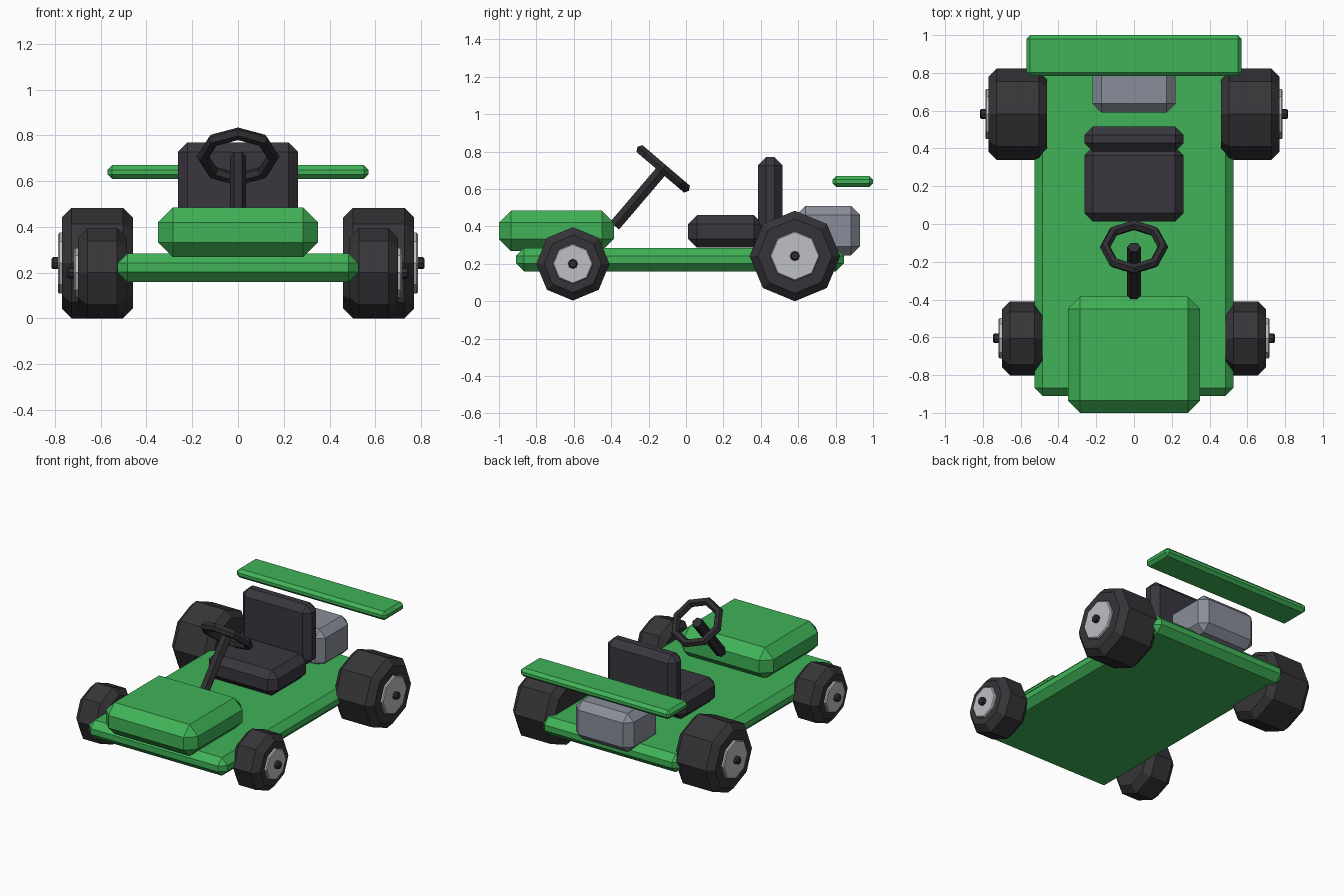
import bpy
import bmesh
from math import cos, sin, pi, radians
from mathutils import Matrix, Vector

cube = bpy.data.objects.get("Cube")
if cube:
    bpy.data.objects.remove(cube, do_unlink=True)


def material(name, r, g, b):
    mat = bpy.data.materials.new(name)
    mat.use_nodes = True
    mat.diffuse_color = (r, g, b, 1)
    bsdf = mat.node_tree.nodes["Principled BSDF"]
    bsdf.inputs["Base Color"].default_value = (r, g, b, 1)
    bsdf.inputs["Roughness"].default_value = 0.7
    return mat


green = material("body green", 0.05, 0.45, 0.095)
rubber = material("tyre rubber", 0.036, 0.036, 0.041)
padding = material("seat padding", 0.041, 0.038, 0.049)
black = material("control black", 0.028, 0.028, 0.033)
steel = material("engine grey", 0.25, 0.27, 0.32)
silver = material("hub silver", 0.52, 0.525, 0.55)


def finish(name, bm, mat, matrix=Matrix()):
    bmesh.ops.recalc_face_normals(bm, faces=bm.faces)
    mesh = bpy.data.meshes.new(name)
    bm.to_mesh(mesh)
    bm.free()
    mesh.materials.append(mat)
    obj = bpy.data.objects.new(name, mesh)
    obj.matrix_world = matrix
    bpy.context.collection.objects.link(obj)
    return obj


def block(name, mat, half_width, y, z, chamfer):
    """Chamfered box, centred on x, spanning the y and z ranges."""
    bm = bmesh.new()
    bmesh.ops.create_cube(bm, size=1)
    size = Vector((2 * half_width, y[1] - y[0], z[1] - z[0]))
    bmesh.ops.scale(bm, vec=size, verts=bm.verts)
    bmesh.ops.translate(bm, vec=(0, sum(y) / 2, sum(z) / 2), verts=bm.verts)
    bmesh.ops.bevel(bm, geom=bm.edges[:], offset=chamfer, segments=1,
                    profile=0.5, affect='EDGES')
    return finish(name, bm, mat)


def drum(name, mat, radius, start, end, chamfer, sides, matrix):
    """Chamfered cylinder along local z, with a corner on local x."""
    bm = bmesh.new()
    profile = [(radius - chamfer, start), (radius, start + chamfer),
               (radius, end - chamfer), (radius - chamfer, end)]
    rings = []
    for r, h in profile:
        angles = [2 * pi * i / sides for i in range(sides)]
        rings.append([bm.verts.new((r * cos(a), r * sin(a), h)) for a in angles])
    for low, high in zip(rings, rings[1:]):
        for i in range(sides):
            j = (i + 1) % sides
            bm.faces.new((low[i], low[j], high[j], high[i]))
    bm.faces.new(rings[0])
    bm.faces.new(rings[-1])
    return finish(name, bm, mat, matrix)


def ring(name, mat, major, minor, sides, tube_sides, matrix):
    """Low-poly torus around local z."""
    bm = bmesh.new()
    loops = []
    for i in range(sides):
        a = 2 * pi * i / sides
        loop = []
        for k in range(tube_sides):
            t = 2 * pi * k / tube_sides
            r = major + minor * cos(t)
            loop.append(bm.verts.new((r * cos(a), r * sin(a), minor * sin(t))))
        loops.append(loop)
    for i in range(sides):
        a, b = loops[i], loops[(i + 1) % sides]
        for k in range(tube_sides):
            n = (k + 1) % tube_sides
            bm.faces.new((a[k], b[k], b[n], a[n]))
    return finish(name, bm, mat, matrix)


# Body
block("chassis", green, 0.527, (-0.91, 0.845), (0.16, 0.285), 0.043)
block("nose", green, 0.35, (-1.0, -0.385), (0.268, 0.485), 0.065)
block("rear_wing", green, 0.57, (0.783, 1.0), (0.61, 0.67), 0.02)

# Seat and engine
block("seat_base", padding, 0.263, (0.012, 0.41), (0.287, 0.46), 0.047)
block("seat_back", padding, 0.263, (0.385, 0.515), (0.36, 0.77), 0.043)
block("engine", steel, 0.22, (0.59, 0.93), (0.245, 0.51), 0.048)

# Steering column and wheel, leaning back towards the driver
lean = Matrix.Rotation(radians(-40.5), 4, 'X')
steering = Matrix.Translation((0, -0.122, 0.708)) @ lean
ring("steering_wheel", black, 0.153, 0.028, 8, 6, steering)
drum("steering_column", black, 0.036, -0.4, 0.0, 0.002, 6, steering)

# Wheels: tyre, hub and axle end on each side
wheel_sets = {
    "front": dict(y=-0.605, r=0.196, z=0.2, inner=0.485, outer=0.7, hub=0.108),
    "rear": dict(y=0.582, r=0.242, z=0.242, inner=0.46, outer=0.77, hub=0.133),
}
for place, w in wheel_sets.items():
    for side, sign in (("left", 1), ("right", -1)):
        turn = Matrix.Rotation(sign * pi / 2, 4, 'Y')
        pose = Matrix.Translation((0, w["y"], w["z"])) @ turn
        tag = place + "_" + side
        out = w["outer"]
        drum(tag + "_tyre", rubber, w["r"], w["inner"], out, 0.043, 8, pose)
        drum(tag + "_hub", silver, w["hub"], out - 0.03, out + 0.017, 0.006, 8, pose)
        drum(tag + "_axle", black, 0.026, 0.3, out + 0.046, 0.007, 8, pose)
